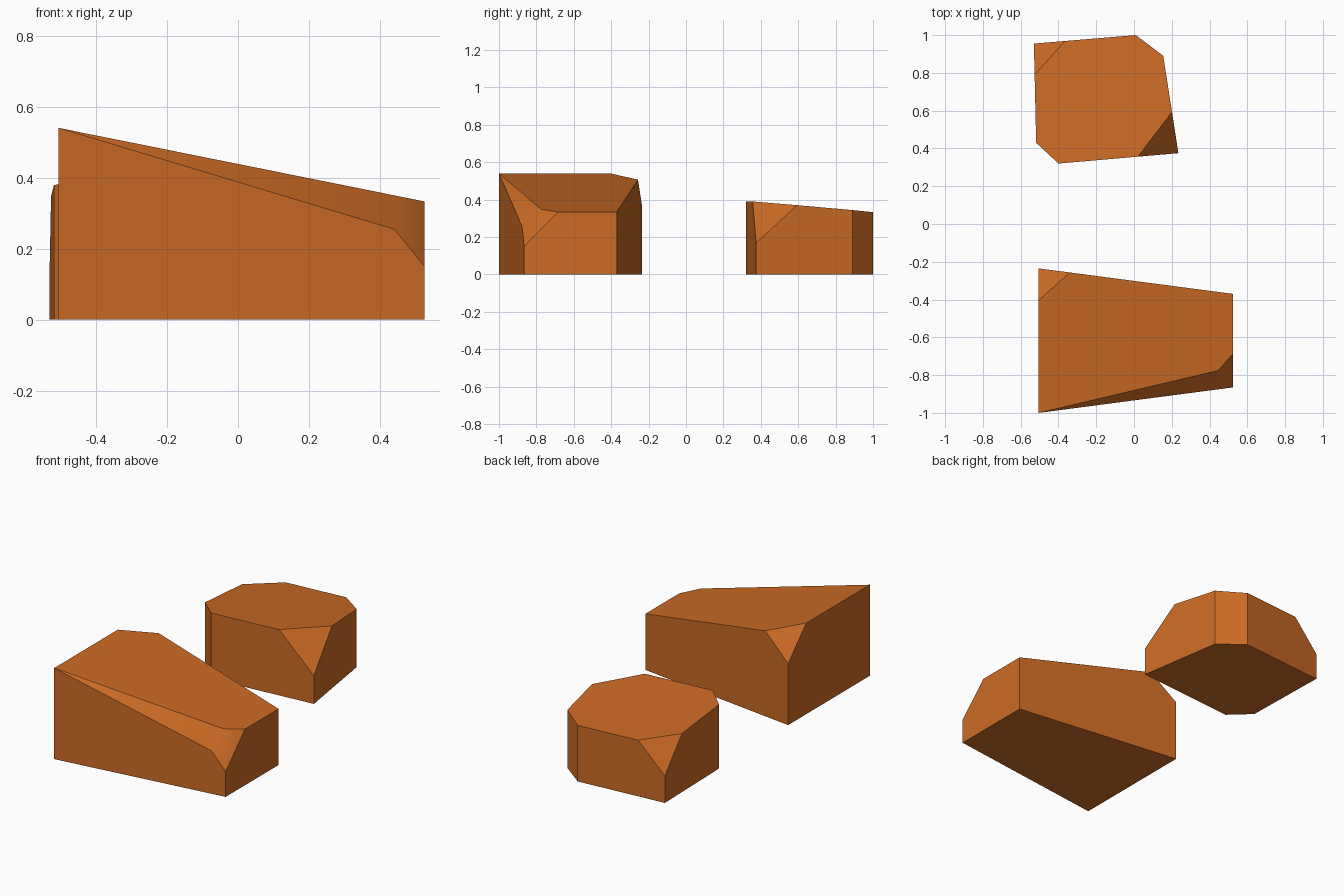
import bpy
import bmesh
from mathutils import Vector

if "Cube" in bpy.data.objects:
    bpy.data.objects.remove(bpy.data.objects["Cube"], do_unlink=True)

# Single rust-orange stone colour
stone = bpy.data.materials.new("rust_orange_stone")
stone.use_nodes = True
colour = (0.6, 0.145, 0.018, 1.0)
stone.diffuse_color = colour
stone.node_tree.nodes["Principled BSDF"].inputs["Base Color"].default_value = colour


def slice_off(bm, points):
    """Cut the solid along the plane through three points and cap it."""
    a, b, c = (Vector(p) for p in points)
    normal = (b - a).cross(c - a).normalized()
    centre = sum((v.co for v in bm.verts), Vector()) / len(bm.verts)
    centre.z = 0.1
    if normal.dot(centre - a) > 0:
        normal.negate()
    bmesh.ops.bisect_plane(bm, geom=bm.verts[:] + bm.edges[:] + bm.faces[:],
                           dist=1e-4, plane_co=a, plane_no=normal, clear_outer=True)
    rim = [e for e in bm.edges if e.is_boundary]
    bmesh.ops.holes_fill(bm, edges=rim, sides=0)


def cut_rock(name, footprint, cuts):
    """Raise a footprint into a block, then chisel it with plane cuts."""
    bm = bmesh.new()
    base = bm.faces.new([bm.verts.new((x, y, 0)) for x, y in footprint])
    raised = bmesh.ops.extrude_face_region(bm, geom=[base], use_keep_orig=True)
    top = [g for g in raised["geom"] if isinstance(g, bmesh.types.BMVert)]
    bmesh.ops.translate(bm, verts=top, vec=(0, 0, 0.8))
    for points in cuts:
        slice_off(bm, points)
    bmesh.ops.recalc_face_normals(bm, faces=bm.faces[:])
    mesh = bpy.data.meshes.new(name)
    bm.to_mesh(mesh)
    bm.free()
    mesh.materials.append(stone)
    rock = bpy.data.objects.new(name, mesh)
    bpy.context.collection.objects.link(rock)
    bpy.ops.object.select_all(action="DESELECT")
    rock.select_set(True)
    bpy.context.view_layer.objects.active = rock
    bpy.ops.object.shade_smooth_by_angle()
    return rock


# Long wedge rock: sloping top, chipped back corner, long front bevel, front corner chip
cut_rock("wedge_rock",
         [(-0.505, -1), (0.525, -0.865), (0.525, -0.37), (-0.505, -0.235)],
         [[(-0.505, -1, 0.54), (-0.505, -0.235, 0.54), (0.525, -0.37, 0.333)],
          [(-0.505, -0.405, 0.54), (-0.34, -0.257, 0.507), (-0.505, -0.235, 0.365)],
          [(-0.505, -1, 0.54), (0.44, -0.876, 0.255), (0.44, -0.777, 0.35)],
          [(0.525, -0.685, 0.333), (0.525, -0.865, 0.15), (0.44, -0.876, 0.255)]])

# Low block rock: gently sloping top with two opposite chipped corners
cut_rock("block_rock",
         [(-0.4, 0.32), (0.235, 0.375), (0.155, 0.89), (0.01, 1),
          (-0.53, 0.955), (-0.518, 0.43)],
         [[(-0.4, 0.32, 0.39), (0.02, 0.355, 0.39), (0.01, 1, 0.333)],
          [(0.02, 0.356, 0.39), (0.201, 0.594, 0.371), (0.235, 0.375, 0.168)],
          [(-0.526, 0.79, 0.348), (-0.365, 0.969, 0.333), (-0.53, 0.955, 0.16)]])
